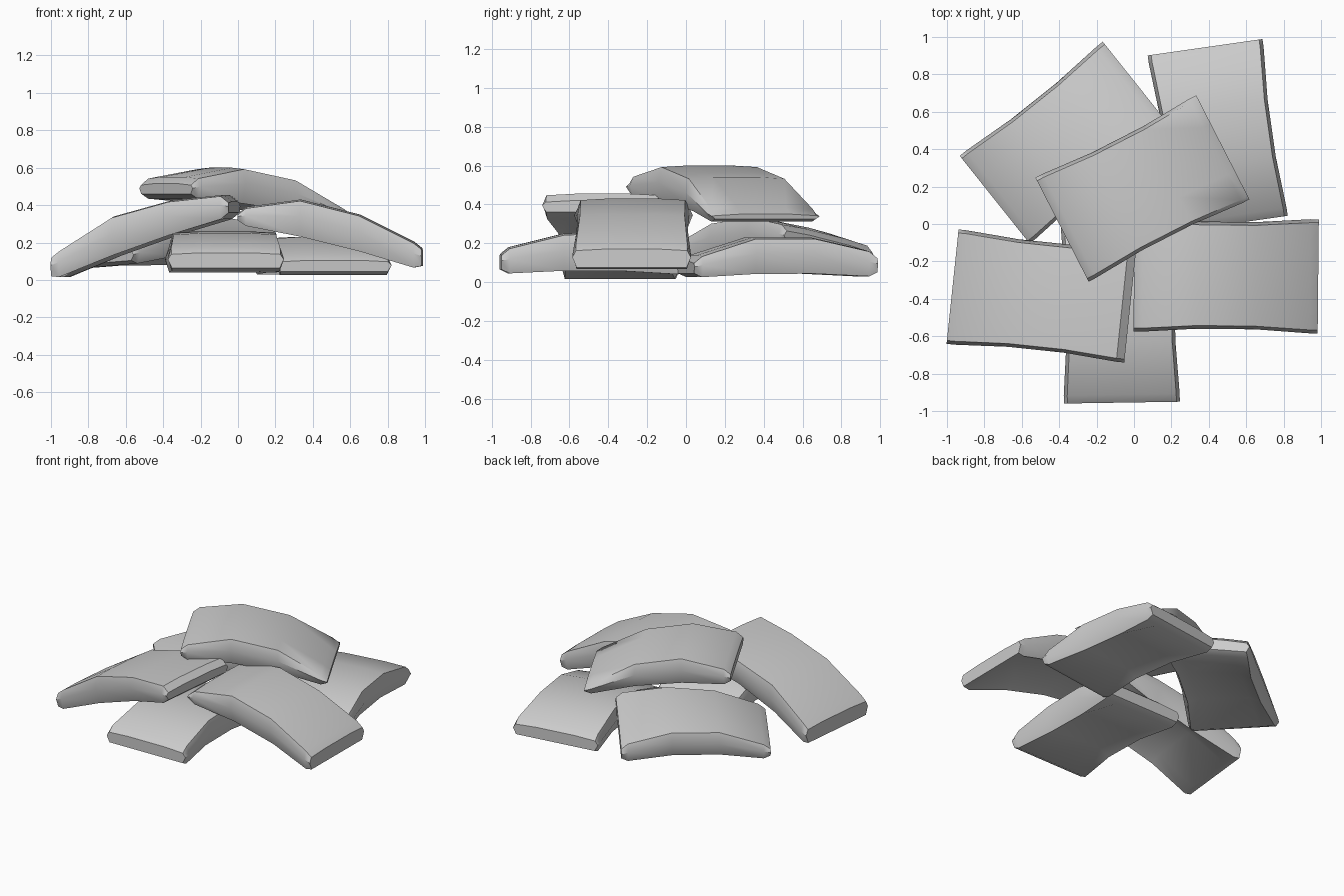
import bpy, bmesh
from mathutils import Vector

if "Cube" in bpy.data.objects:
    bpy.data.objects.remove(bpy.data.objects["Cube"])


def lerp(a, b, t):
    return a + (b - a) * t


def sandbag(name, p0, p1, width, tops, bottoms, roll=(0, 0)):
    """Arched, filled sack running from p0 to p1 in plan.
    tops: crown heights at thirds of the length; bottoms: underside at both ends."""
    p0, p1 = Vector(p0), Vector(p1)
    axis = (p1 - p0).normalized()
    side = Vector((-axis.y, axis.x))
    bm = bmesh.new()
    rings = []
    # stations: position, half-width factor, crown drop, underside lift
    stations = [(0, 1.0, 0.035, 0.02), (0.045, 1.0, 0.0, 0.0), (0.34, 0.94, 0.0, 0.015),
                (0.66, 0.94, 0.0, 0.015), (0.955, 1.0, 0.0, 0.0), (1, 1.0, 0.035, 0.02)]
    crown = [tops[0], tops[0], tops[1], tops[2], tops[3], tops[3]]
    for (u, wf, drop, lift), top in zip(stations, crown):
        c = p0.lerp(p1, u)
        h = width / 2 * wf
        r = lerp(roll[0], roll[1], u)
        zt = top - drop
        zb = lerp(bottoms[0], bottoms[1], u) + lift
        middle = 0.2 < u < 0.8
        zr = lerp(zb, zt, 0.55)
        inset = 0.86 if middle else 0.93
        # cross-section: flat crown, side ridge, narrower underside
        section = [(0.94, zt - 0.008), (0.45, zt), (-0.45, zt), (-0.94, zt - 0.008),
                   (-1, zr), (-inset, zb), (-0.6, zb + 0.03 * middle),
                   (0.6, zb + 0.03 * middle), (inset, zb), (1, zr)]
        ring = []
        for k, z in section:
            p = c + side * (k * h)
            ring.append(bm.verts.new((p.x, p.y, z - r * k / 2)))
        rings.append(ring)
    n = len(rings[0])
    for a, b in zip(rings, rings[1:]):
        for i in range(n):
            j = (i + 1) % n
            bm.faces.new((a[i], a[j], b[j], b[i]))
    bm.faces.new(rings[0])
    bm.faces.new(rings[-1])
    bmesh.ops.recalc_face_normals(bm, faces=bm.faces)
    me = bpy.data.meshes.new(name)
    bm.to_mesh(me)
    bm.free()
    ob = bpy.data.objects.new(name, me)
    bpy.context.collection.objects.link(ob)
    bpy.ops.object.select_all(action='DESELECT')
    ob.select_set(True)
    bpy.context.view_layer.objects.active = ob
    bpy.ops.object.shade_smooth_by_angle(angle=0.7)


# lower layer
sandbag("front_sandbag", (-0.065, -0.955), (-0.08, 0.0), 0.62,
        (0.18, 0.25, 0.26, 0.18), (0.045, 0.04))
sandbag("back_right_sandbag", (0.515, 0.0), (0.38, 0.945), 0.62,
        (0.14, 0.23, 0.23, 0.165), (0.025, 0.03))
sandbag("back_left_sandbag", (-0.745, 0.13), (0.02, 0.74), 0.60,
        (0.18, 0.28, 0.30, 0.25), (0.07, 0.12), (0.03, 0.12))
# leaning middle layer
sandbag("left_sandbag", (-0.97, -0.335), (-0.02, -0.435), 0.615,
        (0.16, 0.34, 0.425, 0.455), (0.0, 0.34))
sandbag("right_sandbag", (0.0, -0.27), (0.985, -0.28), 0.61,
        (0.39, 0.43, 0.35, 0.205), (0.30, 0.055))
# top bag
sandbag("top_sandbag", (-0.385, -0.03), (0.475, 0.41), 0.625,
        (0.55, 0.6, 0.54, 0.385), (0.44, 0.305))
